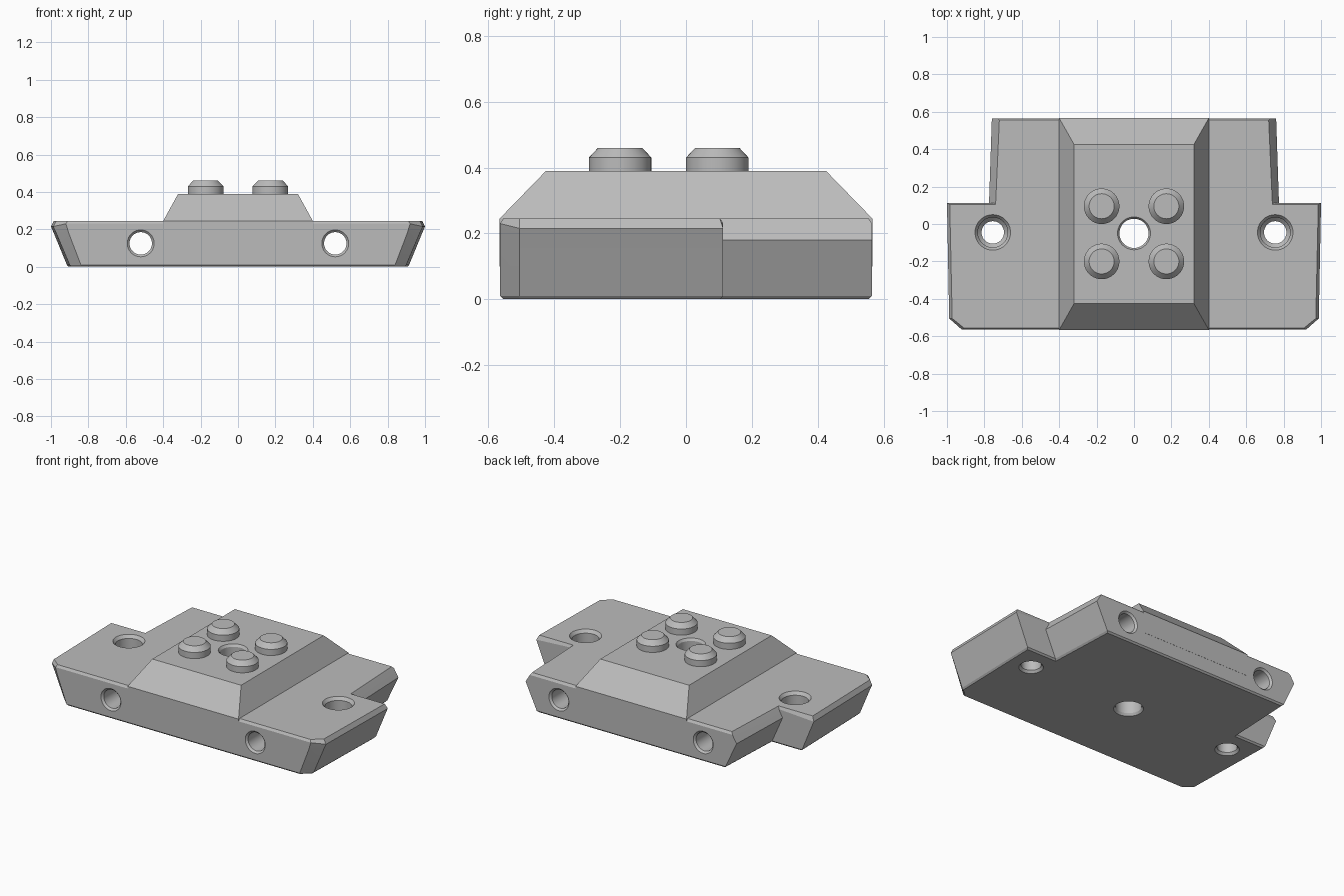
import bpy, bmesh, math
from mathutils import Matrix, Vector

cube = bpy.data.objects.get("Cube")
if cube:
    bpy.data.objects.remove(cube, do_unlink=True)

grey = bpy.data.materials.new("light_grey")
grey.use_nodes = True
tone = (0.5, 0.5, 0.5, 1)
grey.diffuse_color = tone
for node in grey.node_tree.nodes:
    if node.type == 'BSDF_PRINCIPLED':
        node.inputs["Base Color"].default_value = tone


def loft(name, rings, matrix=Matrix()):
    """Closed solid skinned through rings of points, capped at both ends."""
    bm = bmesh.new()
    loops = [[bm.verts.new(matrix @ Vector(p)) for p in ring] for ring in rings]
    for low, high in zip(loops, loops[1:]):
        for i in range(len(low)):
            j = (i + 1) % len(low)
            bm.faces.new((low[i], low[j], high[j], high[i]))
    bm.faces.new(loops[0][::-1])
    bm.faces.new(loops[-1])
    bmesh.ops.recalc_face_normals(bm, faces=bm.faces[:])
    mesh = bpy.data.meshes.new(name)
    bm.to_mesh(mesh)
    bm.free()
    mesh.materials.append(grey)
    obj = bpy.data.objects.new(name, mesh)
    bpy.context.collection.objects.link(obj)
    return obj


def lathe(name, profile, matrix, sides=40):
    """Solid of revolution from (radius, height) pairs."""
    angles = [math.tau * i / sides for i in range(sides)]
    rings = [[(r * math.cos(a), r * math.sin(a), z) for a in angles] for r, z in profile]
    return loft(name, rings, matrix)


def select_only(obj):
    bpy.ops.object.select_all(action='DESELECT')
    obj.select_set(True)
    bpy.context.view_layer.objects.active = obj


def combine(target, tool, operation):
    """Apply a boolean and discard the tool."""
    tool.hide_render = True
    mod = target.modifiers.new("boolean", 'BOOLEAN')
    mod.operation = operation
    mod.solver = 'EXACT'
    mod.object = tool
    select_only(target)
    bpy.ops.object.modifier_apply(modifier=mod.name)
    bpy.data.objects.remove(tool, do_unlink=True)


def mirrored(half):
    return half + [(-x, y, z) for x, y, z in reversed(half)]


def rectangle(x, y, z):
    return [(-x, -y, z), (x, -y, z), (x, y, z), (-x, y, z)]


# Stepped plate: front corner, side, wing rear, notch and rear corner per level
front, corner, notch, rear = -0.565, -0.505, 0.113, 0.565
bevel = 0.01


def level(xs, zs, inset=0):
    ys = (front + inset, corner, notch - inset, notch - inset, rear - inset)
    return mirrored(list(zip(xs, ys, zs)))


plate = loft("plate", [
    level((0.835, 0.89, 0.905, 0.69, 0.67), [0] * 5, bevel),
    level((0.84, 0.90, 0.915, 0.70, 0.68), [bevel] * 5),
    level((0.905, 0.972, 0.985, 0.775, 0.76), [0.18] * 5),
    level((0.92, 0.988, 1, 0.748, 0.73), (0.23, 0.215, 0.215, 0.23, 0.23)),
    level((0.91, 0.972, 0.985, 0.74, 0.72), [0.245] * 5, bevel),
])

# Raised centre block with sloping sides
block = loft("raised_block", [
    rectangle(0.4, 0.566, 0.1),
    rectangle(0.4, 0.566, 0.245),
    rectangle(0.32, 0.425, 0.39),
])
combine(plate, block, 'UNION')

# Centre hole through the block
over = 0.1
centre_profile = [(0.088, -over), (0.088, 0), (0.078, 0.015),
                  (0.078, 0.375), (0.088, 0.39), (0.088, 0.39 + over)]
combine(plate, lathe("centre_cutter", centre_profile,
                     Matrix.Translation((0, -0.05, 0))), 'DIFFERENCE')

# Countersunk wing holes and lengthwise holes
wing_profile = [(0.073, -over), (0.073, 0), (0.06, 0.015), (0.06, 0.12),
                (0.08, 0.14), (0.08, 0.225), (0.095, 0.245), (0.095, 0.245 + over)]
rim = 0.012
long_profile = [(0.072, front - over), (0.072, front), (0.06, front + rim),
                (0.06, rear - rim), (0.072, rear), (0.072, rear + over)]
turn = Matrix.Rotation(math.radians(-90), 4, 'X')
for side in (-1, 1):
    wing = lathe("wing_cutter", wing_profile, Matrix.Translation((side * 0.755, -0.045, 0)))
    combine(plate, wing, 'DIFFERENCE')
    tunnel = lathe("tunnel_cutter", long_profile,
                   Matrix.Translation((side * 0.52, 0, 0.125)) @ turn)
    combine(plate, tunnel, 'DIFFERENCE')

# Four bevelled studs on the block
parts = [plate]
stud_profile = [(0.095, 0.38), (0.095, 0.43), (0.067, 0.46)]
for side, word in ((-1, "right"), (1, "left")):
    for y, place in ((-0.2, "front"), (0.095, "rear")):
        spot = Matrix.Translation((side * 0.173, y, 0))
        parts.append(lathe(f"stud_{place}_{word}", stud_profile, spot))

for part in parts:
    select_only(part)
    bpy.ops.object.shade_smooth_by_angle(angle=math.radians(20))
